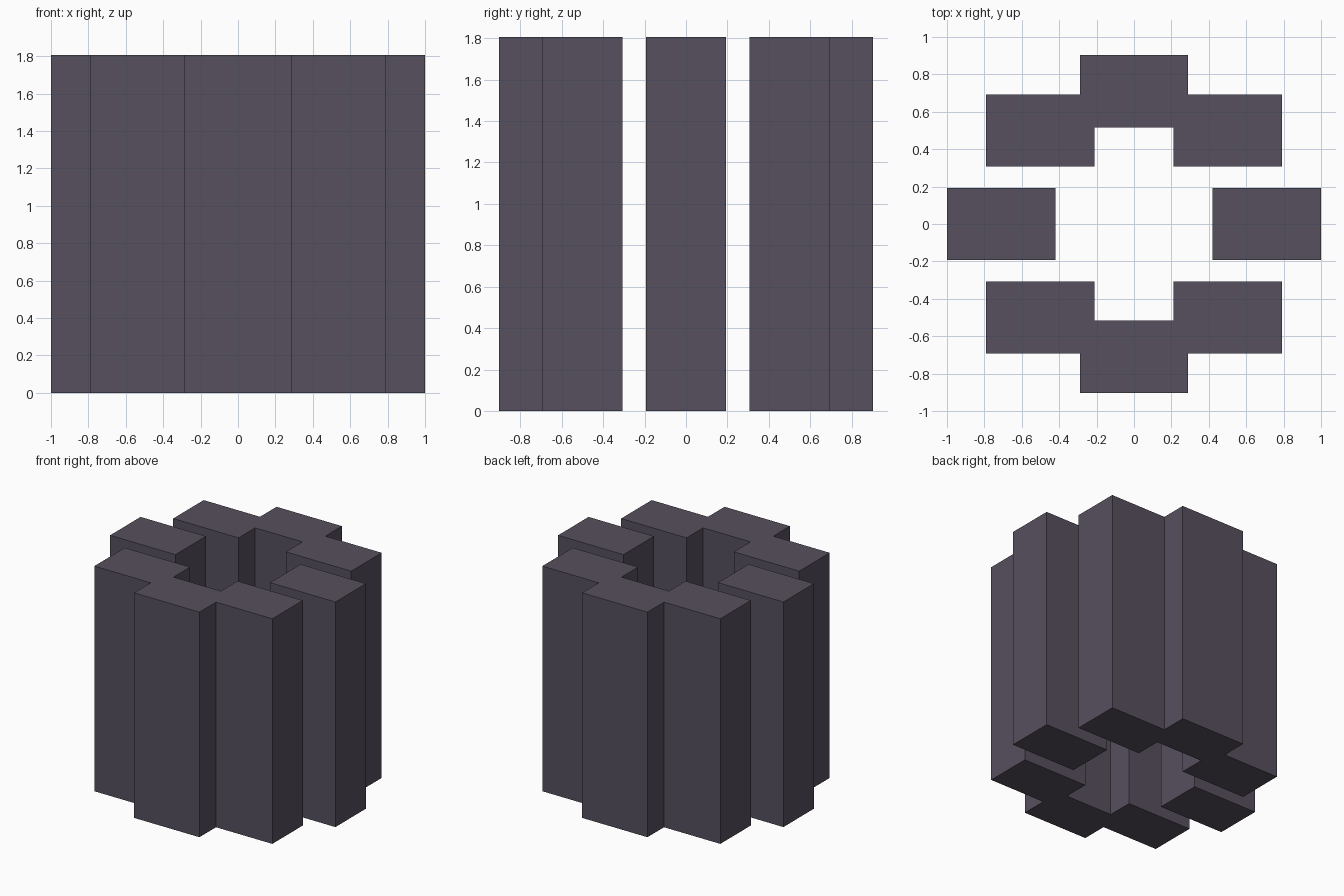
import bpy, bmesh

if "Cube" in bpy.data.objects:
    bpy.data.objects.remove(bpy.data.objects["Cube"])

HEIGHT = 1.806
HX, HY = 0.29, 0.193      # half size of one block
RING, DIAG = 0.71, 0.50   # block centres: on the axes and on the diagonals

mat = bpy.data.materials.new("dark_plum_grey")
mat.diffuse_color = (0.095, 0.08, 0.112, 1)
mat.use_nodes = True
mat.node_tree.nodes["Principled BSDF"].inputs["Base Color"].default_value = mat.diffuse_color


def pillar(name, outline):
    """Extrude a closed outline from the ground to full height."""
    bm = bmesh.new()
    face = bm.faces.new([bm.verts.new((x, y, 0)) for x, y in outline])
    top = bmesh.ops.extrude_face_region(bm, geom=[face], use_keep_orig=True)["geom"]
    bmesh.ops.translate(bm, vec=(0, 0, HEIGHT),
                        verts=[v for v in top if isinstance(v, bmesh.types.BMVert)])
    bmesh.ops.recalc_face_normals(bm, faces=bm.faces)
    mesh = bpy.data.meshes.new(name)
    bm.to_mesh(mesh)
    bm.free()
    mesh.materials.append(mat)
    obj = bpy.data.objects.new(name, mesh)
    bpy.context.collection.objects.link(obj)


# Right half of three joined blocks: one on the axis, one on the diagonal
half = [(DIAG - HX, RING - HY), (DIAG - HX, DIAG - HY), (DIAG + HX, DIAG - HY),
        (DIAG + HX, DIAG + HY), (HX, DIAG + HY), (HX, RING + HY)]
cluster = half + [(-x, y) for x, y in reversed(half)]
side = [(RING - HX, -HY), (RING + HX, -HY), (RING + HX, HY), (RING - HX, HY)]

# Stepped clusters at back and front
for name, s in (("back_cluster", 1), ("front_cluster", -1)):
    pillar(name, [(x, s * y) for x, y in cluster])

# Free-standing blocks at the sides
for name, s in (("right_block", 1), ("left_block", -1)):
    pillar(name, [(s * x, y) for x, y in side])
